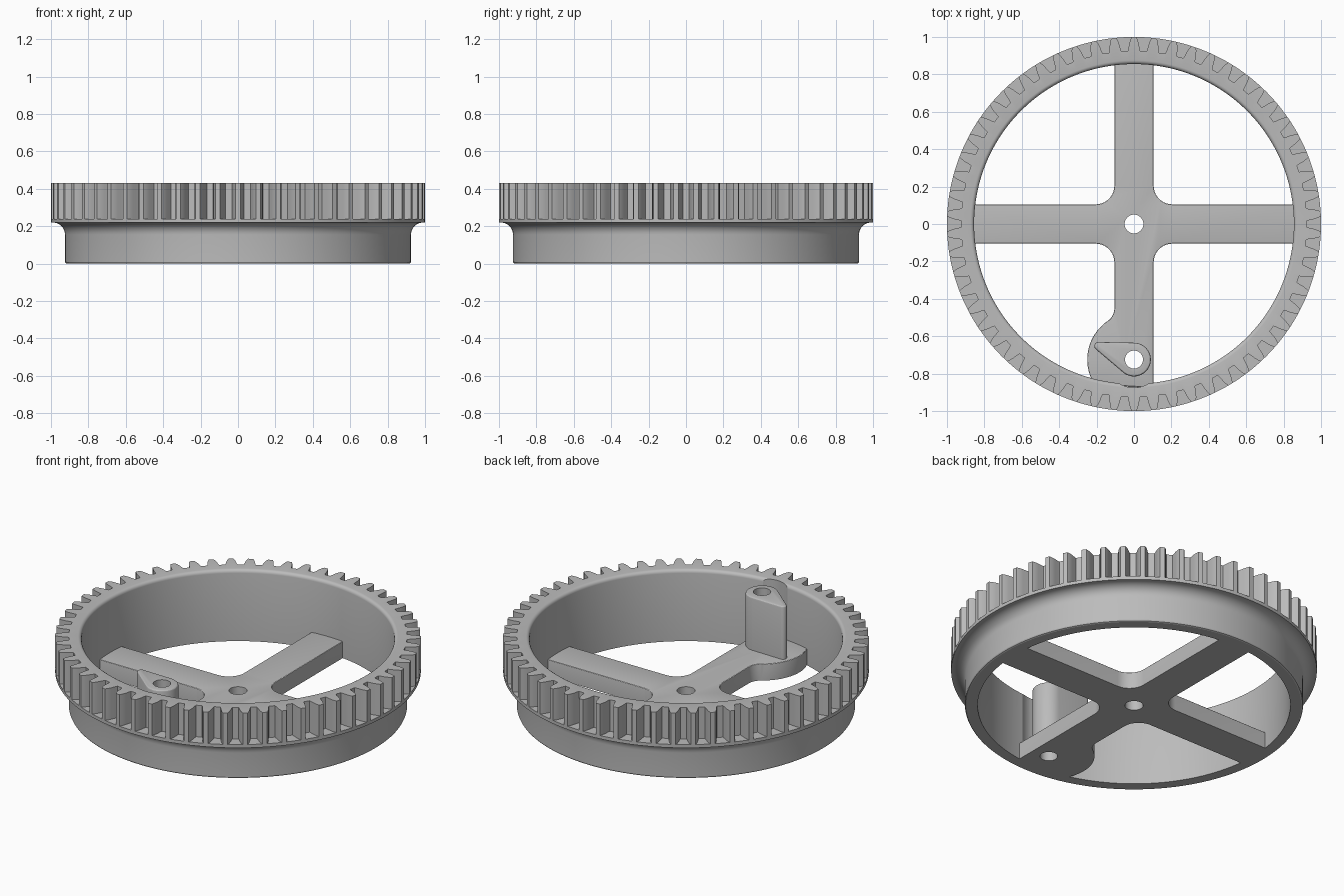
import bpy, bmesh
from math import sin, cos, acos, atan2, hypot, radians, degrees, pi

old = bpy.data.objects.get("Cube")
if old:
    bpy.data.objects.remove(old, do_unlink=True)

grey = bpy.data.materials.new("plain grey")
grey.use_nodes = True
grey.diffuse_color = (0.5, 0.5, 0.5, 1)
grey.node_tree.nodes["Principled BSDF"].inputs["Base Color"].default_value = (0.5, 0.5, 0.5, 1)

TEETH, ROOT, TIP = 58, 0.925, 1.0
HEIGHT, PLATE = 0.43, 0.1
BORE = 0.855
PIN = (0, -0.725)


def finish(name, bm):
    bmesh.ops.recalc_face_normals(bm, faces=bm.faces)
    mesh = bpy.data.meshes.new(name)
    bm.to_mesh(mesh)
    bm.free()
    mesh.materials.append(grey)
    obj = bpy.data.objects.new(name, mesh)
    bpy.context.collection.objects.link(obj)
    return obj


def arc(c, r, start, end, n=14):
    angles = [radians(start + (end - start) * i / n) for i in range(n + 1)]
    return [(c[0] + r * cos(a), c[1] + r * sin(a)) for a in angles]


def plate(name, outline, z0, z1, bevel=0):
    """Extrude a closed outline and round its top rim."""
    bm = bmesh.new()
    base = bm.faces.new([bm.verts.new((x, y, z0)) for x, y in outline])
    top = bmesh.ops.extrude_face_region(bm, geom=[base], use_keep_orig=True)["geom"]
    bmesh.ops.translate(bm, vec=(0, 0, z1 - z0),
                        verts=[v for v in top if isinstance(v, bmesh.types.BMVert)])
    if bevel:
        rim = [e for e in top if isinstance(e, bmesh.types.BMEdge)]
        bmesh.ops.bevel(bm, geom=rim, offset=bevel, segments=3, profile=0.5,
                        affect='EDGES', clamp_overlap=True)
    return finish(name, bm)


def cut(obj, c, r, z0, z1):
    """Bore a vertical round hole."""
    cutter = plate("cutter", arc(c, r, 0, 360, 64)[:-1], z0, z1)
    cutter.hide_render = True
    mod = obj.modifiers.new("hole", 'BOOLEAN')
    mod.object, mod.solver = cutter, 'EXACT'
    bpy.context.view_layer.objects.active = obj
    bpy.ops.object.modifier_apply(modifier=mod.name)
    bpy.data.objects.remove(cutter, do_unlink=True)


def smooth(obj):
    bpy.ops.object.select_all(action='DESELECT')
    obj.select_set(True)
    bpy.context.view_layer.objects.active = obj
    bpy.ops.object.shade_smooth_by_angle(angle=radians(23))


# Toothed ring: rows of points swept around the axis, two rows follow the teeth
flank = [(0.33, ROOT), (0.29, 0.94), (0.25, 0.962), (0.19, 0.984), (0.12, TIP)]
tooth = ([(-0.5, ROOT)] + [(-f, r) for f, r in flank] + [(0, TIP)]
         + [(f, r) for f, r in reversed(flank)])
around = [(pi / 2 + (k + f) * 2 * pi / TEETH, r) for k in range(TEETH) for f, r in tooth]

rows = [(BORE, 0), (0.915, 0), (0.922, 0.003), (ROOT, 0.01)]
rows += [(x, z) for x, z in arc((0.99, 0.155), 0.065, 180, 90, 8)]
rows += [(TIP, 0.22), (TIP, 0.24), (None, 0.24), (None, HEIGHT)]
rows += arc((BORE + 0.02, HEIGHT - 0.02), 0.02, 90, 180, 4)

bm = bmesh.new()
grid = [[bm.verts.new(((r or tr) * cos(a), (r or tr) * sin(a), z)) for a, tr in around]
        for r, z in rows]
n = len(around)
for i, row in enumerate(grid):
    nxt = grid[(i + 1) % len(grid)]
    for j in range(n):
        k = (j + 1) % n
        bm.faces.new((row[j], row[k], nxt[k], nxt[j]))
bmesh.ops.remove_doubles(bm, verts=bm.verts, dist=1e-5)
ring = finish("toothed_ring", bm)
cut(ring, PIN, 0.15, PLATE - 0.01, HEIGHT + 0.1)

# Four-armed spider with filleted inner corners and a rounded lobe on one arm
ARM, END, FILLET = 0.105, 0.88, 0.1
LOBE, NECK = 0.25, 0.08
neck_x = -ARM - NECK
neck_dy = ((LOBE + NECK) ** 2 - neck_x ** 2) ** 0.5
turn = degrees(atan2(neck_dy, -neck_x))
outline = []
for k in range(4):
    inner = ARM + FILLET
    side = [(END - 0.005, ARM)] + arc((inner, inner), FILLET, 270, 180, 10)
    if k < 3:
        side.insert(0, (END - 0.005, -ARM))
    else:
        outline += arc((neck_x, PIN[1] + neck_dy), NECK, 0, -turn, 10)
        outline += arc(PIN, LOBE, 180 - turn, 212, 20)
    c, s = round(cos(k * pi / 2)), round(sin(k * pi / 2))
    outline += [(c * x - s * y, s * x + c * y) for x, y in side]
spider = plate("spider_arms", outline, 0, PLATE, 0.012)
cut(spider, (0, 0), 0.05, -0.1, 0.3)
cut(spider, PIN, 0.048, -0.1, 0.3)

# Teardrop post standing on the lobe
BIG, SMALL = 0.09, 0.022
nose = (-0.19, -0.653)
dx, dy = nose[0] - PIN[0], nose[1] - PIN[1]
aim = degrees(atan2(dy, dx))
spread = degrees(acos((BIG - SMALL) / hypot(dx, dy)))
drop = arc(PIN, BIG, aim + spread, aim + 360 - spread, 36) + arc(nose, SMALL, aim - spread, aim + spread, 10)
post = plate("teardrop_post", drop, PLATE - 0.005, HEIGHT - 0.01, 0.012)
cut(post, PIN, 0.048, 0, 0.6)

for part in (ring, spider, post):
    smooth(part)
